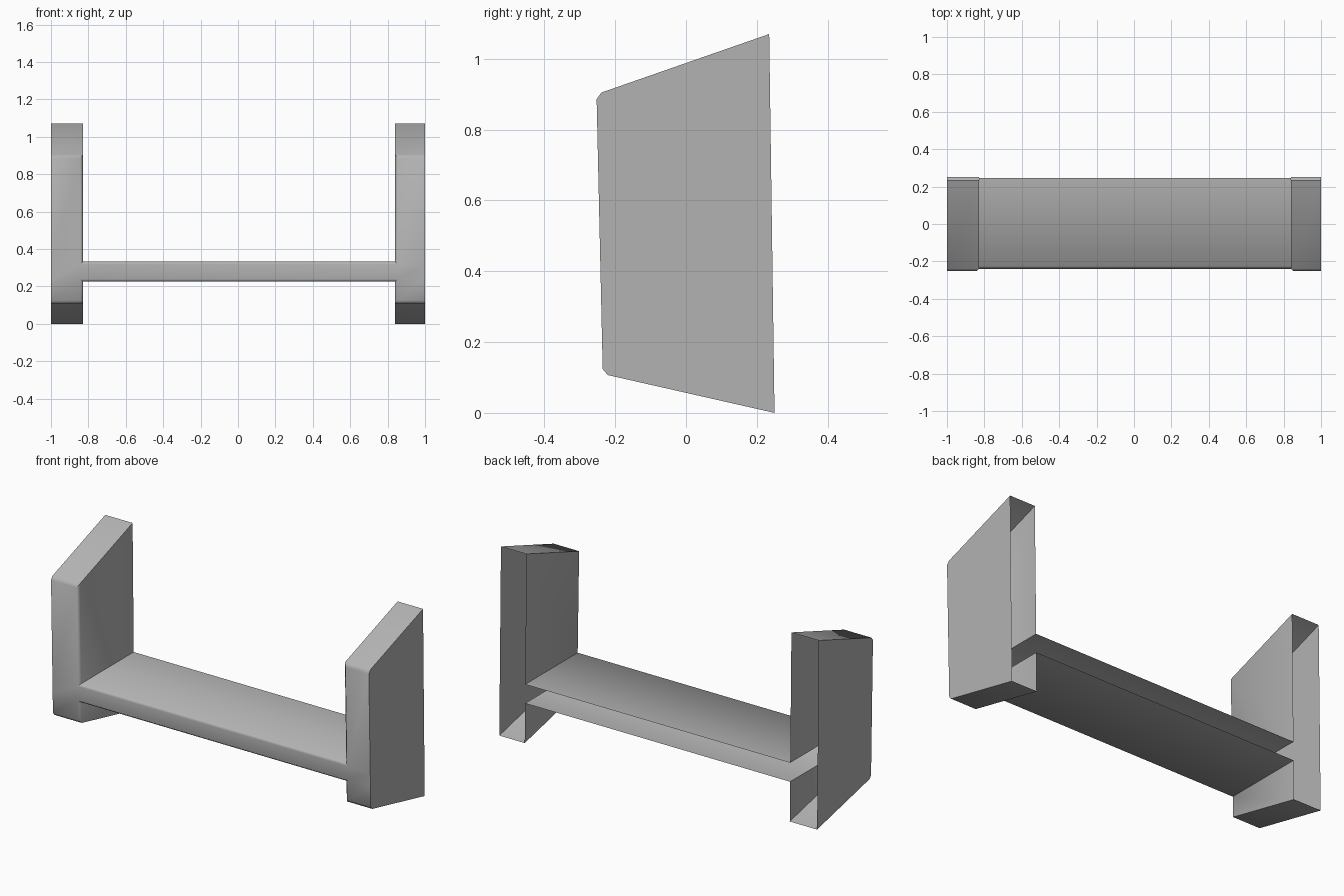
import bpy, bmesh
from mathutils import Vector

if "Cube" in bpy.data.objects:
    bpy.data.objects.remove(bpy.data.objects["Cube"])

L, R = -0.828, 0.84          # inner walls of the two posts
LOW, HIGH = 0.225, 0.332     # shelf underside and top
D = 0.014                    # chamfer size of the front rim
BOT, TOP = (0.11, 0.0), (0.9, 1.07)   # post ends: z at front, z at back
SL, SH = (LOW, LOW), (HIGH, HIGH)


def front_y(z):
    return -0.235 - 0.0225 * (z - 0.11)


def back_y(z):
    return 0.25 - 0.014 * z


# H-shaped outline, counter-clockwise seen from the front: (x, (z front, z back))
outline = [(-1, BOT), (L, BOT), (L, SL), (R, SL), (R, BOT), (1, BOT), (1, SL), (1, SH),
           (1, TOP), (R, TOP), (R, SH), (L, SH), (L, TOP), (-1, TOP), (-1, SH), (-1, SL)]
inset_x = {-1: 0, L: -D, R: D, 1: 0}
inset_z = {BOT: D, SL: D, SH: -D, TOP: -D}

# Three rings: inset front, rim behind the chamfer, open back
bm = bmesh.new()
face_ring, rim, back = [], [], []
for x, z in outline:
    f = Vector((x, front_y(z[0]), z[0]))
    b = Vector((x, back_y(z[1]), z[1]))
    zi = z[0] + (0 if abs(x) == 1 and z in (SL, SH) else inset_z[z])
    if z in (SL, SH):
        zi = z[0] + inset_z[z]
    face_ring.append(bm.verts.new((x + inset_x[x], front_y(zi), zi)))
    rim.append(bm.verts.new(f.lerp(b, D / 0.49)))
    back.append(bm.verts.new(b))

# Chamfer and side walls
n = len(outline)
for i in range(n):
    j = (i + 1) % n
    for a, b in ((face_ring, rim), (rim, back)):
        bm.faces.new((a[j], a[i], b[i], b[j]))

# Front panels of the posts and shelf
for quad in ((0, 1, 2, 15), (15, 2, 11, 14), (14, 11, 12, 13), (2, 3, 10, 11),
             (4, 5, 6, 3), (3, 6, 7, 10), (10, 7, 8, 9)):
    bm.faces.new([face_ring[k] for k in quad])

mesh = bpy.data.meshes.new("bracket_shell")
bm.to_mesh(mesh)
bm.free()
shell = bpy.data.objects.new("bracket_shell", mesh)
bpy.context.collection.objects.link(shell)

# Mid-grey finish
grey = bpy.data.materials.new("mid_grey")
grey.diffuse_color = (0.45, 0.45, 0.45, 1)
grey.use_nodes = True
grey.node_tree.nodes["Principled BSDF"].inputs["Base Color"].default_value = grey.diffuse_color
mesh.materials.append(grey)

bpy.context.view_layer.objects.active = shell
shell.select_set(True)
bpy.ops.object.shade_smooth_by_angle(angle=0.95)
